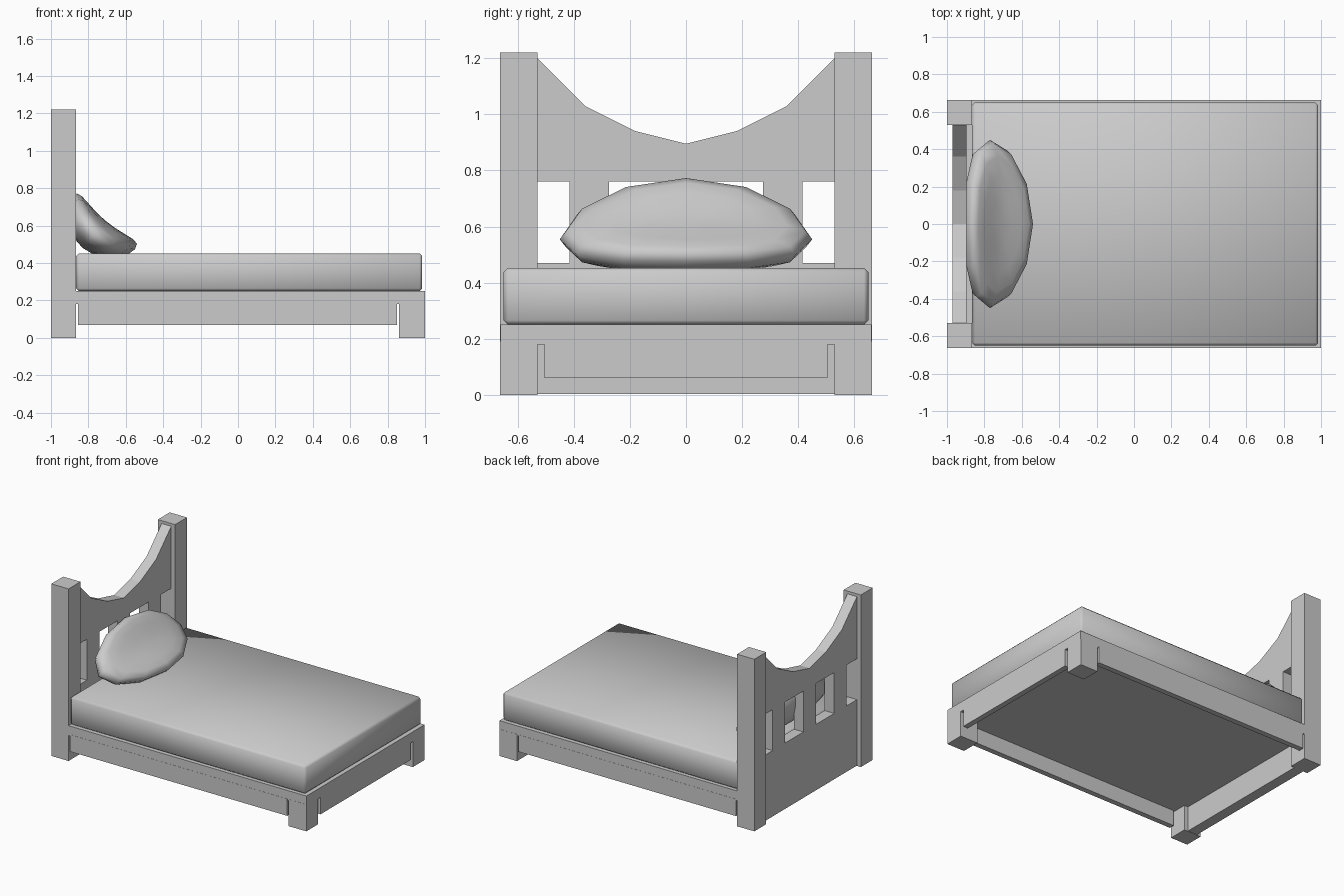
import bpy, bmesh, math
from mathutils import Vector, Matrix

if "Cube" in bpy.data.objects:
    bpy.data.objects.remove(bpy.data.objects["Cube"])


def make_object(name, bm):
    bmesh.ops.recalc_face_normals(bm, faces=bm.faces)
    mesh = bpy.data.meshes.new(name)
    bm.to_mesh(mesh)
    bm.free()
    obj = bpy.data.objects.new(name, mesh)
    bpy.context.collection.objects.link(obj)
    return obj


def box(name, x, y, z, bevel=0):
    bm = bmesh.new()
    size = [b - a for a, b in (x, y, z)]
    mid = [(a + b) / 2 for a, b in (x, y, z)]
    bmesh.ops.create_cube(bm, size=1, matrix=Matrix.Translation(mid) @ Matrix.Diagonal((*size, 1)))
    if bevel:
        bmesh.ops.bevel(bm, geom=bm.edges[:], offset=bevel, segments=1, affect='EDGES')
    return make_object(name, bm)


def smooth(obj):
    for p in obj.data.polygons:
        p.use_smooth = True


# Posts and side skirts, one of each per side
for side, label in ((-1, "front"), (1, "back")):
    def span(a, b):
        return tuple(sorted((a * side, b * side)))
    box(f"head_post_{label}", (-1, -0.865), span(0.53, 0.663), (0, 1.22))
    box(f"foot_post_{label}", (0.862, 1), span(0.53, 0.663), (0, 0.19))
    box(f"side_skirt_{label}", (-0.855, 0.85), span(0.625, 0.663), (0.07, 0.19))

# Bed base and foot skirt
box("bed_base", (-0.9, 1), (-0.662, 0.662), (0.18, 0.25))
box("foot_skirt", (0.962, 1), (-0.505, 0.505), (0.06, 0.19))

# Headboard: lower panel, three slats, and a scooped top rail
HX = (-0.97, -0.895)
box("headboard_lower_panel", HX, (-0.535, 0.535), (0.003, 0.47))
for i, y in enumerate((-0.345, 0, 0.345)):
    box(f"headboard_slat_{i + 1}", HX, (y - 0.07, y + 0.07), (0.465, 0.765))

half = [(0.18, 0.94), (0.36, 1.03), (0.53, 1.20)]
scoop = [(-y, z) for y, z in reversed(half)] + [(0, 0.895)] + half
bm = bmesh.new()
columns = []
for y, z in scoop:
    columns.append([bm.verts.new((HX[a], y, h)) for a, h in ((0, 0.76), (1, 0.76), (1, z), (0, z))])
for a, b in zip(columns, columns[1:]):
    for i in range(4):
        j = (i + 1) % 4
        bm.faces.new((a[i], a[j], b[j], b[i]))
bm.faces.new(columns[0])
bm.faces.new(columns[-1])
make_object("headboard_top_rail", bm)

# Mattress with softened edges
smooth(box("mattress", (-0.865, 0.985), (-0.65, 0.65), (0.25, 0.452), bevel=0.015))

# Pillow: flattened ball, curled along its length, leaning on the headboard
bm = bmesh.new()
bmesh.ops.create_uvsphere(bm, u_segments=12, v_segments=10, radius=1)
for v in bm.verts:
    s, t, n = v.co
    puff = math.copysign(abs(n) ** 0.8, n) * 0.095
    v.co = Vector((s * 0.22, t * 0.45, puff + 0.08 * s * s - 0.04))
bm.transform(Matrix.Translation((-0.745, 0, 0.585)) @ Matrix.Rotation(math.radians(40), 4, 'Y'))
smooth(make_object("pillow", bm))
